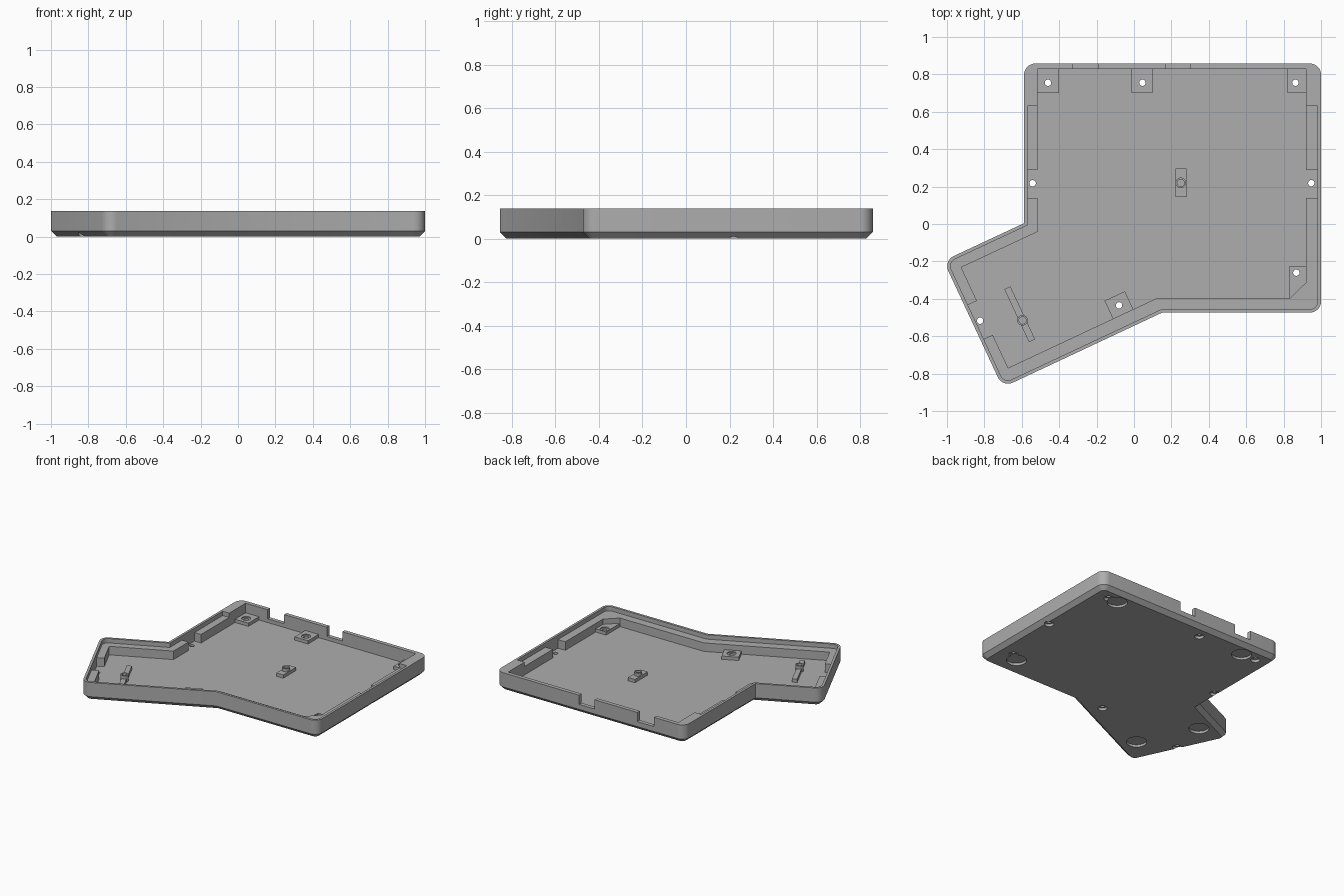
import bpy
import bmesh
from math import radians, cos, sin, pi
from mathutils import Vector

if "Cube" in bpy.data.objects:
    bpy.data.objects.remove(bpy.data.objects["Cube"])

TOP, CHAMFER, FLOOR, LEDGE = 0.138, 0.03, 0.04, 0.105
RADIUS = 0.06
TILT = radians(25)                      # rotation of the thumb section
U = Vector((cos(TILT), sin(TILT)))
V = Vector((-sin(TILT), cos(TILT)))

grey = bpy.data.materials.new("grey plastic")
grey.use_nodes = True
grey.diffuse_color = (0.42, 0.42, 0.42, 1)
grey.node_tree.nodes["Principled BSDF"].inputs["Base Color"].default_value = grey.diffuse_color


def inset(pts, dists):
    """Move each edge (counter-clockwise outline) inward by its own distance."""
    lines = []
    for i, p in enumerate(pts):
        d = (pts[(i + 1) % len(pts)] - p).normalized()
        n = Vector((-d.y, d.x))
        lines.append((n, n.dot(p) + dists[i]))
    out = []
    for i in range(len(pts)):
        (a, c), (b, e) = lines[i - 1], lines[i]
        det = a.x * b.y - a.y * b.x
        out.append(Vector(((c * b.y - e * a.y) / det, (a.x * e - b.x * c) / det)))
    return out


def rounded(pts, r, seg=8, skip=()):
    """Round the convex corners of a counter-clockwise outline."""
    out = []
    for i, p in enumerate(pts):
        a = (p - pts[i - 1]).normalized()
        b = (pts[(i + 1) % len(pts)] - p).normalized()
        turn = a.x * b.y - a.y * b.x
        if turn <= 0 or i in skip:
            out.append(p)
            continue
        na, nb = Vector((-a.y, a.x)), Vector((-b.y, b.x))
        centre = p + (na + nb) * (r / (1 + na.dot(nb)))
        for k in range(seg + 1):
            t = k / seg * (pi / 2)
            out.append(centre - na * r * cos(t) - nb * r * sin(t))
    return out


def loft(name, rings):
    """Closed solid through stacked outlines given as (points, z)."""
    bm = bmesh.new()
    loops = [[bm.verts.new((p.x, p.y, z)) for p in pts] for pts, z in rings]
    n = len(loops[0])
    for lo, hi in zip(loops, loops[1:]):
        for i in range(n):
            j = (i + 1) % n
            bm.faces.new((lo[i], lo[j], hi[j], hi[i]))
    bm.faces.new(loops[0][::-1])
    bm.faces.new(loops[-1])
    mesh = bpy.data.meshes.new(name)
    bm.to_mesh(mesh)
    bm.free()
    mesh.materials.append(grey)
    obj = bpy.data.objects.new(name, mesh)
    bpy.context.collection.objects.link(obj)
    return obj


def box(name, x0, x1, y0, y1, z0, z1, tilted=False):
    pts = [Vector(c) for c in ((x0, y0), (x1, y0), (x1, y1), (x0, y1))]
    if tilted:
        pts = [U * p.x + V * p.y for p in pts]
    return loft(name, [(pts, z0), (pts, z1)])


def cylinder(name, c, r, z0, z1, seg=32):
    pts = [Vector((c[0] + r * cos(2 * pi * k / seg), c[1] + r * sin(2 * pi * k / seg)))
           for k in range(seg)]
    return loft(name, [(pts, z0), (pts, z1)])


def combine(obj, other, operation="DIFFERENCE"):
    other.hide_render = True
    mod = obj.modifiers.new("bool", "BOOLEAN")
    mod.operation, mod.solver, mod.object = operation, "EXACT", other
    bpy.context.view_layer.objects.active = obj
    bpy.ops.object.modifier_apply(modifier=mod.name)
    bpy.data.objects.remove(other)


def shade(obj):
    bpy.ops.object.select_all(action="DESELECT")
    obj.select_set(True)
    bpy.context.view_layer.objects.active = obj
    bpy.ops.object.shade_smooth_by_angle(angle=radians(30))


# Outer shell: corners run counter-clockwise from the back left
elbow = Vector((-0.588, 0.004))
u_min, v_min, v_max = -1.006, -0.495, elbow.dot(V)
outline = [Vector((-0.588, 0.858)), elbow, U * u_min + V * v_max, U * u_min + V * v_min,
           Vector((0.15, -0.474)), Vector((1, -0.474)), Vector((1, 0.858))]
outer = rounded(outline, RADIUS)
foot = rounded(inset(outline, [CHAMFER] * 7), RADIUS - CHAMFER)
tray = loft("case_tray", [(foot, 0), (outer, CHAMFER), (outer, TOP)])

# Main cavity, with one clipped corner at the front
cavity = inset(outline, [0.073, 0.072, 0.071, 0.082, 0.079, 0.08, 0.03])
corner = cavity[5]
cavity[5:6] = [corner + Vector((-0.085, 0)), corner + Vector((0, 0.082))]
combine(tray, loft("cavity_cutter", [(cavity, FLOOR), (cavity, TOP + 0.1)]))

# Shallow ledge inside the thin rim, stopping short of the back wall
rim = rounded(inset(outline, [0.018] * 6 + [0.228]), RADIUS - 0.018, skip=(0, 6))
combine(tray, loft("ledge_cutter", [(rim, LEDGE), (rim, TOP + 0.1)]))

# Gaps in the ledge around the side screws
combine(tray, box("gap_cutter", -0.57, -0.5, 0.14, 0.29, FLOOR, 0.2))
combine(tray, box("gap_cutter", 0.9, 0.982, 0.14, 0.29, FLOOR, 0.2))
combine(tray, box("gap_cutter", u_min + 0.018, -0.92, -0.218, -0.017, FLOOR, 0.2, True))

# Port notches in the back wall
for x0, x1 in ((-0.33, -0.19), (0.17, 0.3)):
    combine(tray, box("port_cutter", x0, x1, 0.8, 0.9, 0.068, 0.2))

# Screw bosses rising from the floor
BOSS = 0.065
for x0, x1, y0, y1 in ((-0.53, -0.402, 0.7, 0.84), (-0.013, 0.1, 0.7, 0.84),
                       (0.822, 0.93, 0.7, 0.84), (0.832, 0.93, -0.41, -0.225)):
    combine(tray, box("boss", x0, x1, y0, y1, FLOOR - 0.01, BOSS), "UNION")
mid = Vector((-0.08, -0.435))
bu, bv = mid.dot(U), mid.dot(V)
combine(tray, box("boss", bu - 0.06, bu + 0.06, v_min + 0.07, bv + 0.055,
                  FLOOR - 0.01, BOSS, True), "UNION")

# Screw holes, countersunk underneath
boss_screws = [(-0.46, 0.755), (0.045, 0.755), (0.863, 0.755), (0.868, -0.26), tuple(mid)]
side_screws = [(-0.542, 0.218), (0.948, 0.218), (-0.823, -0.517)]
for c in boss_screws + side_screws:
    combine(tray, cylinder("screw_cutter", c, 0.017, -0.1, 0.2))
    combine(tray, cylinder("countersink_cutter", c, 0.032, -0.1, 0.02))
for c in boss_screws:
    combine(tray, cylinder("seat_cutter", c, 0.032, BOSS - 0.008, 0.2))

# Round recesses for the rubber feet
for c in ((0.78, 0.75), (0.8, -0.31), (-0.34, 0.75), (-0.77, -0.22), (-0.56, -0.64)):
    combine(tray, cylinder("foot_cutter", c, 0.07, -0.1, 0.018, 48))
shade(tray)

# Support bars, each with a hollow post
thumb = Vector((-0.596, -0.515))
tu, tv = thumb.dot(U), thumb.dot(V)
bars = [("main", (0.25, 0.22), box("main_support_bar", 0.222, 0.281, 0.144, 0.298,
                                   FLOOR - 0.005, BOSS)),
        ("thumb", tuple(thumb), box("thumb_support_bar", tu - 0.018, tu + 0.018,
                                    tv - 0.12, tv + 0.192, FLOOR - 0.005, BOSS, True))]
for label, c, bar in bars:
    combine(bar, cylinder(label + "_post", c, 0.028, FLOOR - 0.005, 0.088), "UNION")
    combine(bar, cylinder("post_cutter", c, 0.019, 0.05, 0.2))
    shade(bar)
